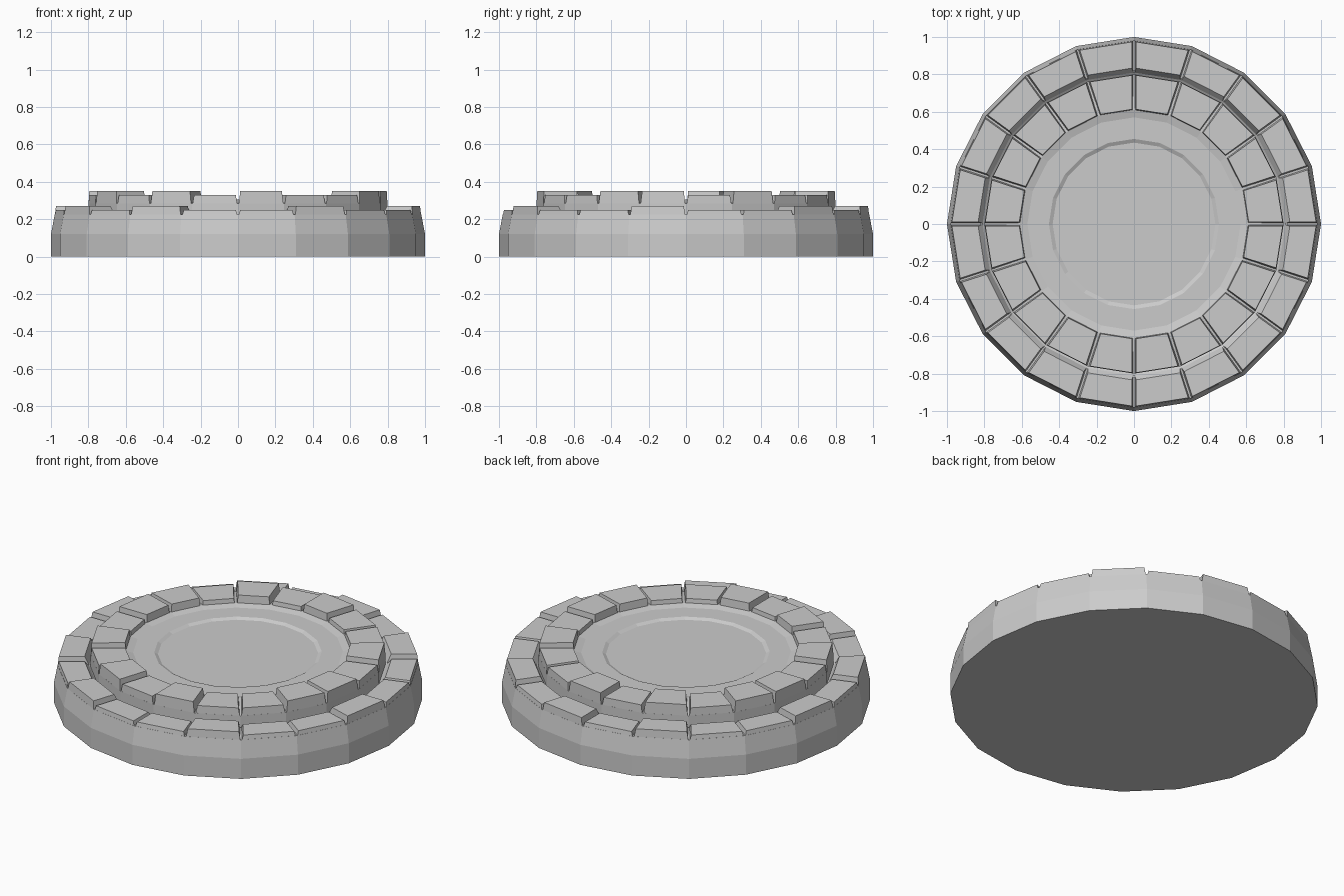
import bpy, bmesh, math

if "Cube" in bpy.data.objects:
    bpy.data.objects.remove(bpy.data.objects["Cube"])

SIDES = 20
STEP = 2 * math.pi / SIDES


def finish(bm, name):
    bmesh.ops.recalc_face_normals(bm, faces=bm.faces)
    me = bpy.data.meshes.new(name)
    bm.to_mesh(me)
    bm.free()
    ob = bpy.data.objects.new(name, me)
    bpy.context.collection.objects.link(ob)
    return ob


def lathe(name, profile):
    """Revolve (radius, z) points into a closed faceted solid."""
    bm = bmesh.new()
    rings = [[bm.verts.new((r * math.cos(i * STEP), r * math.sin(i * STEP), z))
              for i in range(SIDES)] for r, z in profile]
    for a, b in zip(rings, rings[1:]):
        for i in range(SIDES):
            j = (i + 1) % SIDES
            bm.faces.new((a[i], a[j], b[j], b[i]))
    bm.faces.new(rings[0][::-1])
    bm.faces.new(rings[-1])
    return finish(bm, name)


def corner(k, r, side, inset):
    """Point on the straight side of sector k, inset from one of its ends."""
    a, b = k * STEP, (k + 1) * STEP
    p = (r * math.cos(a), r * math.sin(a))
    q = (r * math.cos(b), r * math.sin(b))
    t = inset / math.dist(p, q)
    t = 1 - t if side else t
    return (p[0] + (q[0] - p[0]) * t, p[1] + (q[1] - p[1]) * t)


def stone_ring(name, bottom, top, floor, low, high, pattern):
    """Wedge stones; bottom and top are (inner, outer) radii."""
    bm = bmesh.new()
    for k, c in enumerate(pattern):
        z = high if c == "H" else low
        loops = []
        for (ri, ro), h, gap in ((bottom, floor, 0.004), (top, z, 0.012)):
            loops.append([bm.verts.new((*corner(k, r, s, gap), h))
                          for r, s in ((ri, 0), (ro, 0), (ro, 1), (ri, 1))])
        a, b = loops
        bm.faces.new(a[::-1])
        bm.faces.new(b)
        for i in range(4):
            j = (i + 1) % 4
            bm.faces.new((a[i], a[j], b[j], b[i]))
    return finish(bm, name)


# stepped round base with recessed centre
lathe("platform_base", [
    (1.0, 0.0), (1.0, 0.12), (0.98, 0.225), (0.82, 0.225), (0.80, 0.21),
    (0.80, 0.285), (0.61, 0.305), (0.57, 0.295), (0.455, 0.295),
    (0.435, 0.285)])

# outer and inner rings of uneven stones
stone_ring("outer_stones", (0.81, 0.98), (0.835, 0.975), 0.22, 0.25, 0.27,
           "LLHLHLHLLHLHLHLLHLLH")
stone_ring("inner_stones", (0.608, 0.80), (0.615, 0.797), 0.28, 0.33, 0.35,
           "LHLLHLHLHHLHLHLHLLHH")
